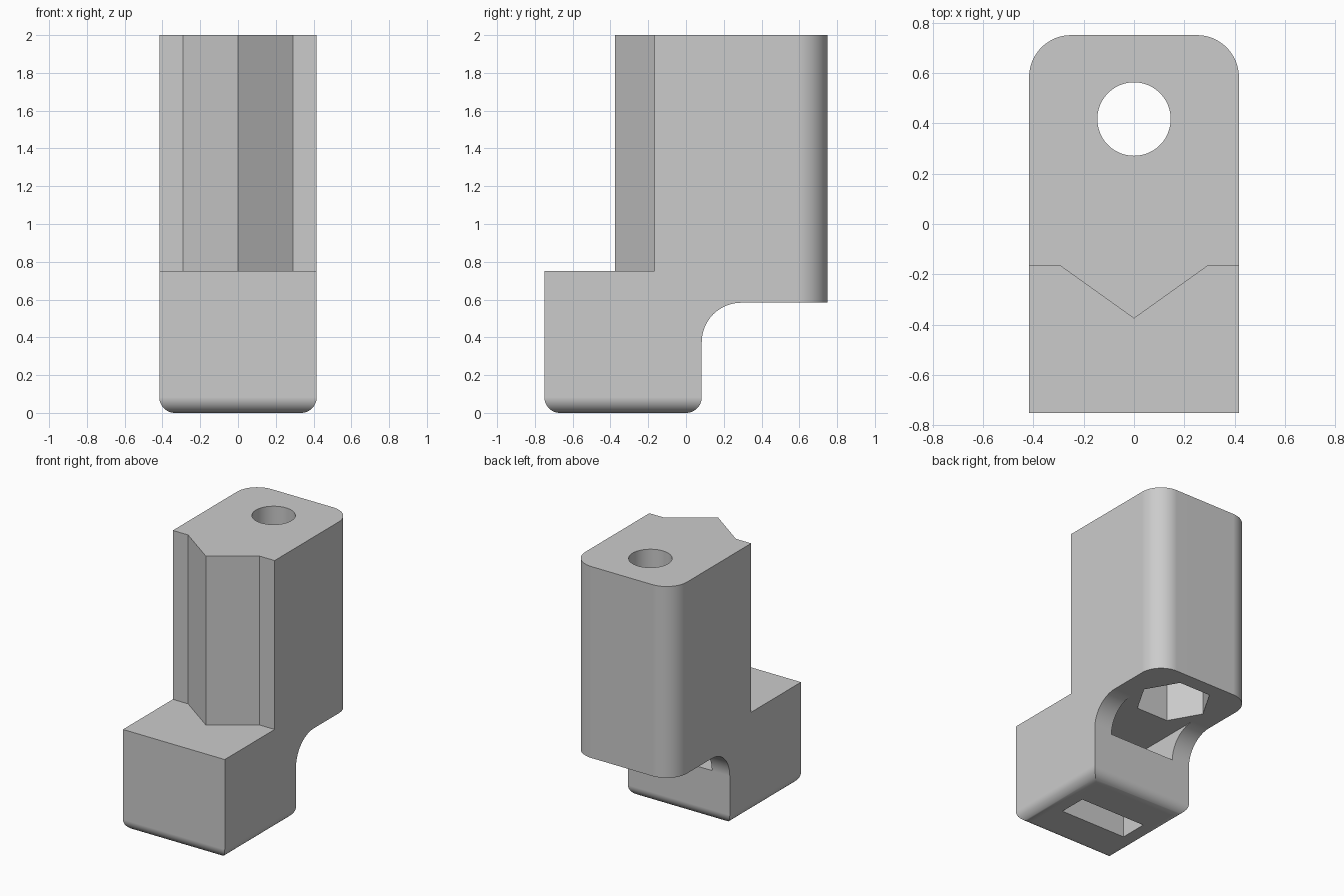
import bpy, bmesh, math

cube = bpy.data.objects.get("Cube")
if cube:
    bpy.data.objects.remove(cube, do_unlink=True)

MM = 1 / 12                      # design unit
HALF_W, HALF_D, TOP = 5 * MM, 9 * MM, 2.0
STEP_Z, FACE_Y = 9 * MM, -2 * MM     # front ledge and the face behind it
FOOT_Y, OVER_Z = 1 * MM, 7 * MM      # back of the foot, underside of the overhang
HOLE_Y = 5 * MM
SLOT_HALF, SLOT_FRONT, SLOT_T = 0.27, -0.433, 2.5 * MM

grey = bpy.data.materials.new("plain_grey")
grey.use_nodes = True
colour = (0.6, 0.6, 0.6, 1)
grey.diffuse_color = colour
grey.node_tree.nodes["Principled BSDF"].inputs["Base Color"].default_value = colour


def prism(name, points, vec, rounds=()):
    """Extrude a flat outline along vec, then round edges picked by rules."""
    bm = bmesh.new()
    face = bm.faces.new([bm.verts.new(p) for p in points])
    ext = bmesh.ops.extrude_face_region(bm, geom=[face])
    bmesh.ops.translate(bm, vec=vec, verts=[g for g in ext["geom"] if isinstance(g, bmesh.types.BMVert)])
    bmesh.ops.recalc_face_normals(bm, faces=bm.faces)
    for radius, rule in rounds:
        edges = [e for e in bm.edges if all(rule(v.co) for v in e.verts)]
        bmesh.ops.bevel(bm, geom=edges, offset=radius, offset_type='OFFSET',
                        segments=12, profile=0.5, affect='EDGES')
    bmesh.ops.recalc_face_normals(bm, faces=bm.faces)
    mesh = bpy.data.meshes.new(name)
    bm.to_mesh(mesh)
    bm.free()
    mesh.materials.append(grey)
    obj = bpy.data.objects.new(name, mesh)
    bpy.context.collection.objects.link(obj)
    return obj


def ring(radius, sides, z):
    return [(radius * math.cos(math.tau * i / sides),
             HOLE_Y + radius * math.sin(math.tau * i / sides), z) for i in range(sides)]


def near(a, b):
    return abs(a - b) < 1e-4


# Body: stepped side outline, rounded under the foot, at the overhang and at the back
outline = [(-HALF_D, 0), (FOOT_Y, 0), (FOOT_Y, OVER_Z), (HALF_D, OVER_Z),
           (HALF_D, TOP), (FACE_Y, TOP), (FACE_Y, STEP_Z), (-HALF_D, STEP_Z)]
body = prism("bracket_body", [(-HALF_W, y, z) for y, z in outline], (2 * HALF_W, 0, 0))
bm = bmesh.new()
bm.from_mesh(body.data)


def round_edges(radius, rule):
    edges = [e for e in bm.edges if rule(*[v.co for v in e.verts])]
    bmesh.ops.bevel(bm, geom=edges, offset=radius, offset_type='OFFSET',
                    segments=12, profile=0.5, affect='EDGES')


round_edges(MM, lambda a, b: near(a.z, 0) and near(b.z, 0))
round_edges(2 * MM, lambda a, b: near(a.y, HALF_D) and near(b.y, HALF_D) and near(a.x, b.x))
round_edges(SLOT_T, lambda a, b: all(near(v.y, FOOT_Y) and near(v.z, OVER_Z) for v in (a, b)))
bm.to_mesh(body.data)
bm.free()

# Front wedge, sunk slightly into the ledge and the column
wedge_w, tip = 3.5 * MM, -4.5 * MM
wedge = prism("front_wedge", [(x, y, STEP_Z - 0.05) for x, y in
                              [(-wedge_w, FACE_Y), (0, tip), (wedge_w, FACE_Y),
                               (wedge_w, 0), (-wedge_w, 0)]], (0, 0, TOP - STEP_Z + 0.05))

# Strap channel: up from the bottom, then out at the back of the foot
floor, back = OVER_Z - SLOT_T, FOOT_Y + SLOT_T
channel = [(SLOT_FRONT, -0.1), (SLOT_FRONT + SLOT_T, -0.1), (SLOT_FRONT + SLOT_T, floor),
           (back, floor), (back, OVER_Z), (SLOT_FRONT, OVER_Z)]
slot = prism("strap_slot", [(-SLOT_HALF, y, z) for y, z in channel], (2 * SLOT_HALF, 0, 0))

# Bolt hole and hexagonal nut pocket
hole = prism("bolt_hole", ring(1.75 * MM, 48, 0.4), (0, 0, 2))
pocket = prism("nut_pocket", ring(0.26, 6, OVER_Z - 0.1), (0, 0, 0.6))

bpy.context.view_layer.objects.active = body
for tool, operation in [(wedge, 'UNION'), (slot, 'DIFFERENCE'),
                        (hole, 'DIFFERENCE'), (pocket, 'DIFFERENCE')]:
    mod = body.modifiers.new(tool.name, 'BOOLEAN')
    mod.operation, mod.solver, mod.object = operation, 'EXACT', tool
    bpy.ops.object.modifier_apply(modifier=mod.name)
    bpy.data.objects.remove(tool, do_unlink=True)

# Smooth curves, crisp edges
bpy.ops.object.select_all(action='DESELECT')
body.select_set(True)
bpy.ops.object.shade_smooth_by_angle(angle=math.radians(30))
weighted = body.modifiers.new("even_normals", 'WEIGHTED_NORMAL')
weighted.keep_sharp = True
